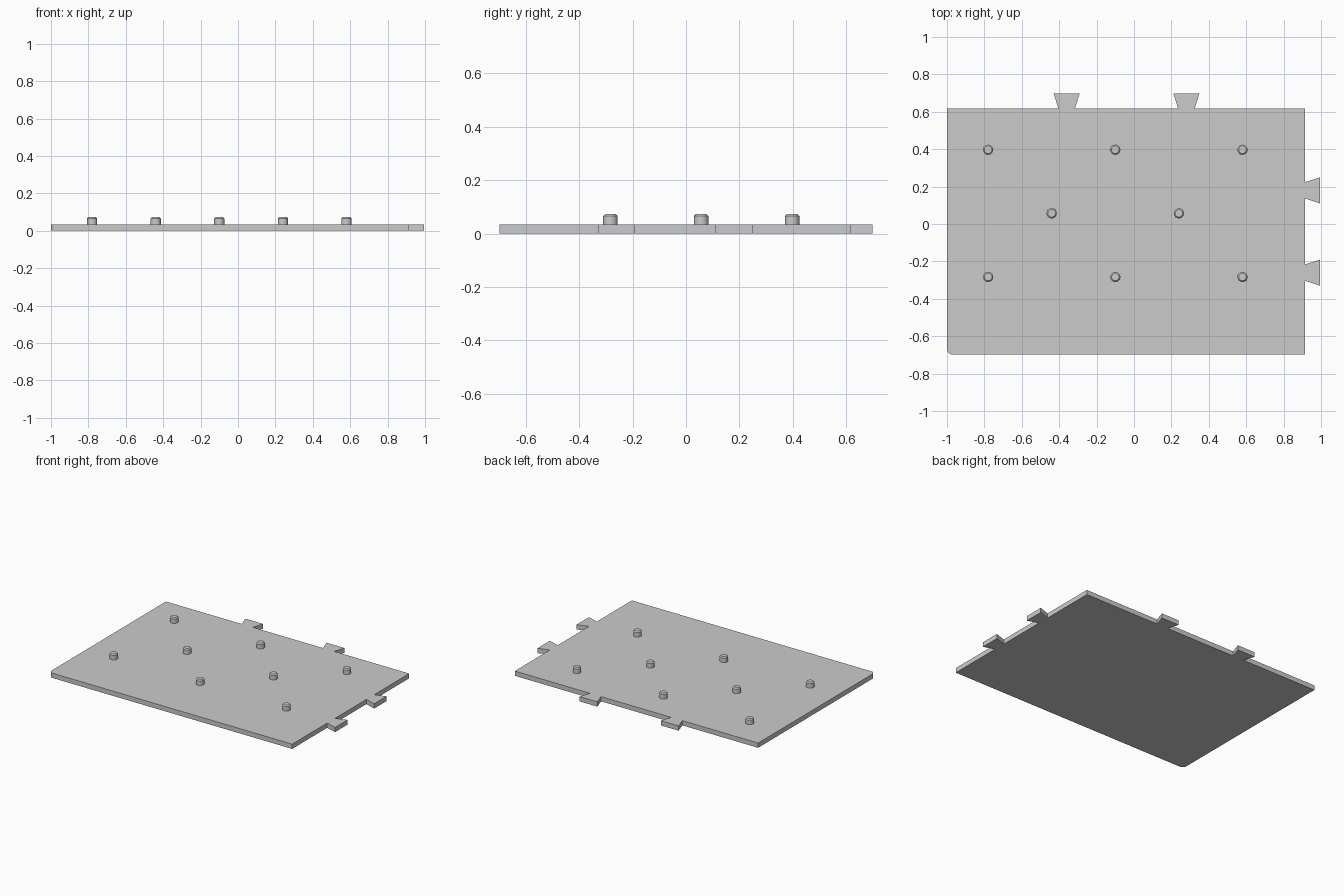
import bpy
import bmesh
import math

cube = bpy.data.objects.get("Cube")
if cube:
    bpy.data.objects.remove(cube, do_unlink=True)

THICK = 0.034
LEFT, RIGHT, FRONT, BACK = -1.0, 0.915, -0.6975, 0.6175
TAB_DEPTH, TAB_NECK, TAB_TIP = 0.08, 0.044, 0.07
CORNER = 0.03

grey = bpy.data.materials.new("plain grey")
grey.use_nodes = True
colour = (0.6, 0.6, 0.6, 1)
grey.diffuse_color = colour
grey.node_tree.nodes["Principled BSDF"].inputs["Base Color"].default_value = colour


def add_object(name, bm):
    bmesh.ops.recalc_face_normals(bm, faces=bm.faces)
    mesh = bpy.data.meshes.new(name)
    bm.to_mesh(mesh)
    bm.free()
    mesh.materials.append(grey)
    obj = bpy.data.objects.new(name, mesh)
    bpy.context.collection.objects.link(obj)
    return obj


def tab_profile(centre, direction):
    """Dovetail as (along edge, outward) pairs, in walking order."""
    return [(centre - direction * TAB_NECK, 0), (centre - direction * TAB_TIP, TAB_DEPTH),
            (centre + direction * TAB_TIP, TAB_DEPTH), (centre + direction * TAB_NECK, 0)]


# Outline, counter-clockwise from the rounded corner
outline = []
for i in range(7):
    a = math.pi + i * math.pi / 12
    outline.append((LEFT + CORNER + CORNER * math.cos(a), FRONT + CORNER + CORNER * math.sin(a)))
outline.append((RIGHT, FRONT))
for centre in (-0.26, 0.18):
    outline += [(RIGHT + out, y) for y, out in tab_profile(centre, 1)]
outline.append((RIGHT, BACK))
for centre in (0.28, -0.36):
    outline += [(x, BACK + out) for x, out in tab_profile(centre, -1)]
outline.append((LEFT, BACK))

# Base plate with interlocking tabs
bm = bmesh.new()
face = bm.faces.new([bm.verts.new((x, y, 0)) for x, y in outline])
top = bmesh.ops.extrude_face_region(bm, geom=[face], use_keep_orig=True)
bmesh.ops.translate(bm, vec=(0, 0, THICK), verts=[v for v in top["geom"] if isinstance(v, bmesh.types.BMVert)])
add_object("base_plate", bm)


# Chamfered round pegs
def add_peg(name, x, y):
    sides, radius, inner = 32, 0.027, 0.02
    bm = bmesh.new()
    rings = []
    for r, z in ((radius, THICK), (radius, 0.066), (inner, 0.073)):
        rings.append([bm.verts.new((r * math.cos(t * math.tau / sides), r * math.sin(t * math.tau / sides), z))
                      for t in range(sides)])
    for low, high in zip(rings, rings[1:]):
        for i in range(sides):
            j = (i + 1) % sides
            bm.faces.new((low[i], low[j], high[j], high[i]))
    bm.faces.new(rings[-1])
    bm.faces.new(rings[0][::-1])
    peg = add_object(name, bm)
    peg.location = (x, y, 0)
    bpy.ops.object.select_all(action="DESELECT")
    peg.select_set(True)
    bpy.context.view_layer.objects.active = peg
    bpy.ops.object.shade_smooth_by_angle(angle=math.radians(30))


for row, y, columns in (("back", 0.397, (-0.78, -0.1, 0.58)),
                        ("middle", 0.057, (-0.44, 0.24)),
                        ("front", -0.283, (-0.78, -0.1, 0.58))):
    for n, x in enumerate(columns, 1):
        add_peg(f"{row}_peg_{n}", x, y)
